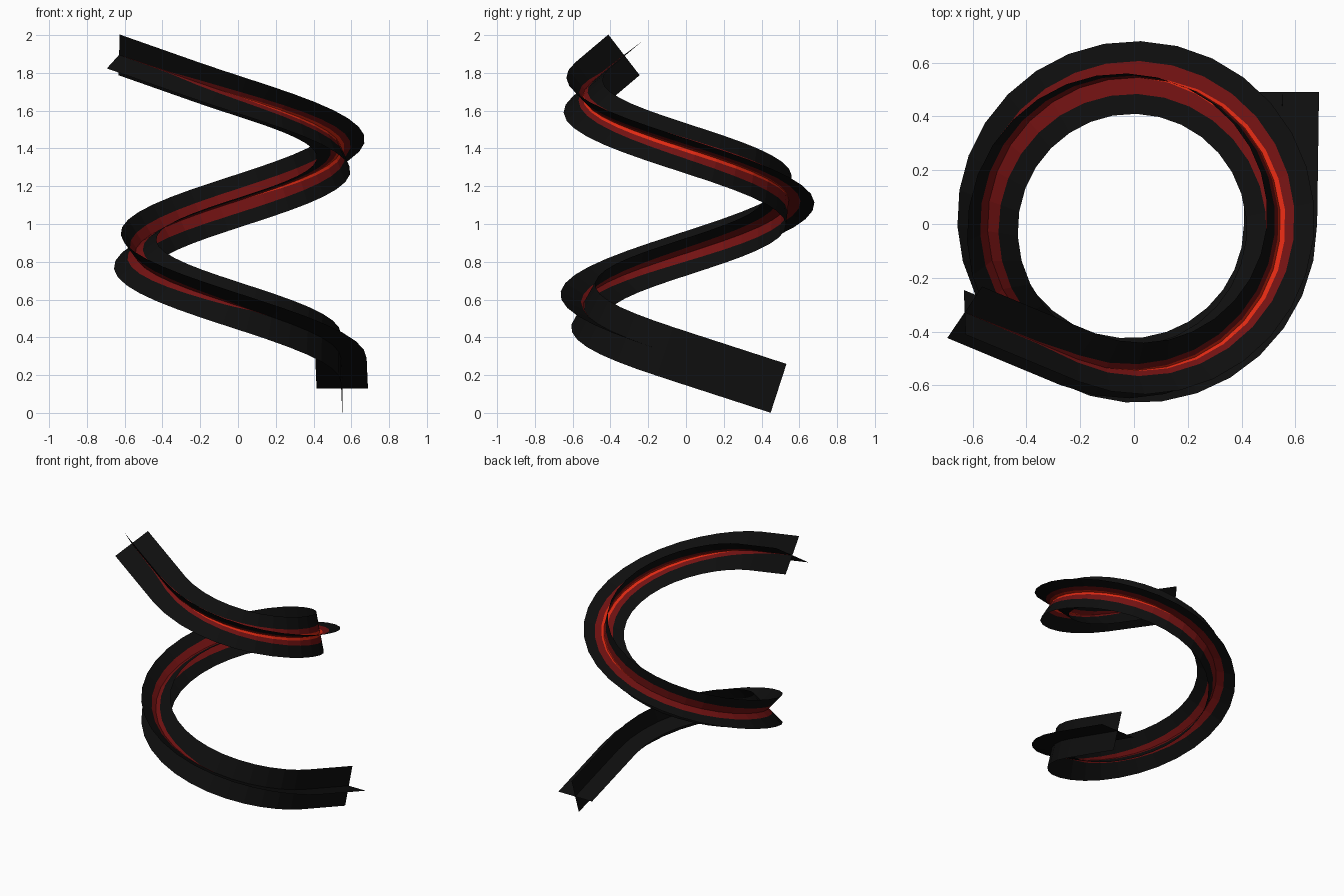
import bpy, bmesh, math
from mathutils import Vector

if "Cube" in bpy.data.objects:
    bpy.data.objects.remove(bpy.data.objects["Cube"])

R, SLOPE, HALF = 0.545, 0.3245, 0.136      # coil radius, climb per unit run, half ribbon width
TURN, SEGS = 472.6, 40                     # degrees of coil, facets along it
LEAD_IN, LEAD_OUT = 0.49, 0.455            # straight tails
Z0 = 0.13


def material(name, rgb):
    m = bpy.data.materials.new(name)
    m.diffuse_color = (*rgb, 1)
    m.use_nodes = True
    m.node_tree.nodes["Principled BSDF"].inputs["Base Color"].default_value = m.diffuse_color
    return m


MATS = [material("black", (0.0045, 0.0045, 0.0045)),
        material("dark_red", (0.17, 0.006, 0.006)),
        material("bright_red", (0.74, 0.022, 0.006))]


# Path: straight tail, clockwise rising coil, straight tail
# Each station is (position, tangent, angle along the coil in degrees)
def coil_point(u):
    a = math.radians(u)
    run = LEAD_IN + R * a
    pos = Vector((R * math.cos(a), -R * math.sin(a), Z0 + SLOPE * run))
    tan = Vector((-math.sin(a), -math.cos(a), SLOPE)).normalized()
    return pos, tan, u


stations = []
_, t0, _ = coil_point(0)
stations.append((Vector((R + 0.007, LEAD_IN, Z0)), t0, -50))
for i in range(SEGS + 1):
    stations.append(coil_point(TURN * i / SEGS))
p1, t1, _ = stations[-1]
step = t1 * math.sqrt(1 + SLOPE ** 2)
for f in (0.35, 1.0):
    stations.append((p1 + step * LEAD_OUT * f, t1, TURN + 48 * f))

# Twist-free frame carried along the path
frames = []
side = Vector((1, 0, 0))
prev = stations[0][1]
for pos, tan, u in stations:
    side = prev.rotation_difference(tan) @ side
    side = (side - tan * side.dot(tan)).normalized()
    frames.append((pos, side.copy(), tan.cross(side), u))
    prev = tan


# Glow stripe half width, tapering to nothing at both ends
def taper(u, start, end, width):
    x = (u - start) / (end - start)
    return width * math.sin(math.pi * x) ** 0.6 if 0 < x < 1 else 0.0


def ribbon(name, axis):
    bm = bmesh.new()
    rows = []
    for fr in frames:
        pos, d, u = fr[0], fr[axis], fr[3]
        dark = taper(u, 82, 492, 0.062)
        hot = taper(u, 280, 452, 0.02)
        offs = (-HALF, -dark, -hot, 0, hot, dark, HALF)
        rows.append([bm.verts.new(pos + d * o) for o in offs])
    for a, b in zip(rows, rows[1:]):
        for c, mat in enumerate((0, 1, 2, 2, 1, 0)):
            f = bm.faces.new((a[c], a[c + 1], b[c + 1], b[c]))
            f.material_index = mat
    # collapse the stripes where they taper out
    bmesh.ops.remove_doubles(bm, verts=bm.verts, dist=1e-5)
    me = bpy.data.meshes.new(name)
    bm.to_mesh(me)
    bm.free()
    for m in MATS:
        me.materials.append(m)
    ob = bpy.data.objects.new(name, me)
    bpy.context.collection.objects.link(ob)


# Two ribbons crossing at right angles along the same spiral
ribbon("flat_ribbon", 1)
ribbon("upright_ribbon", 2)
